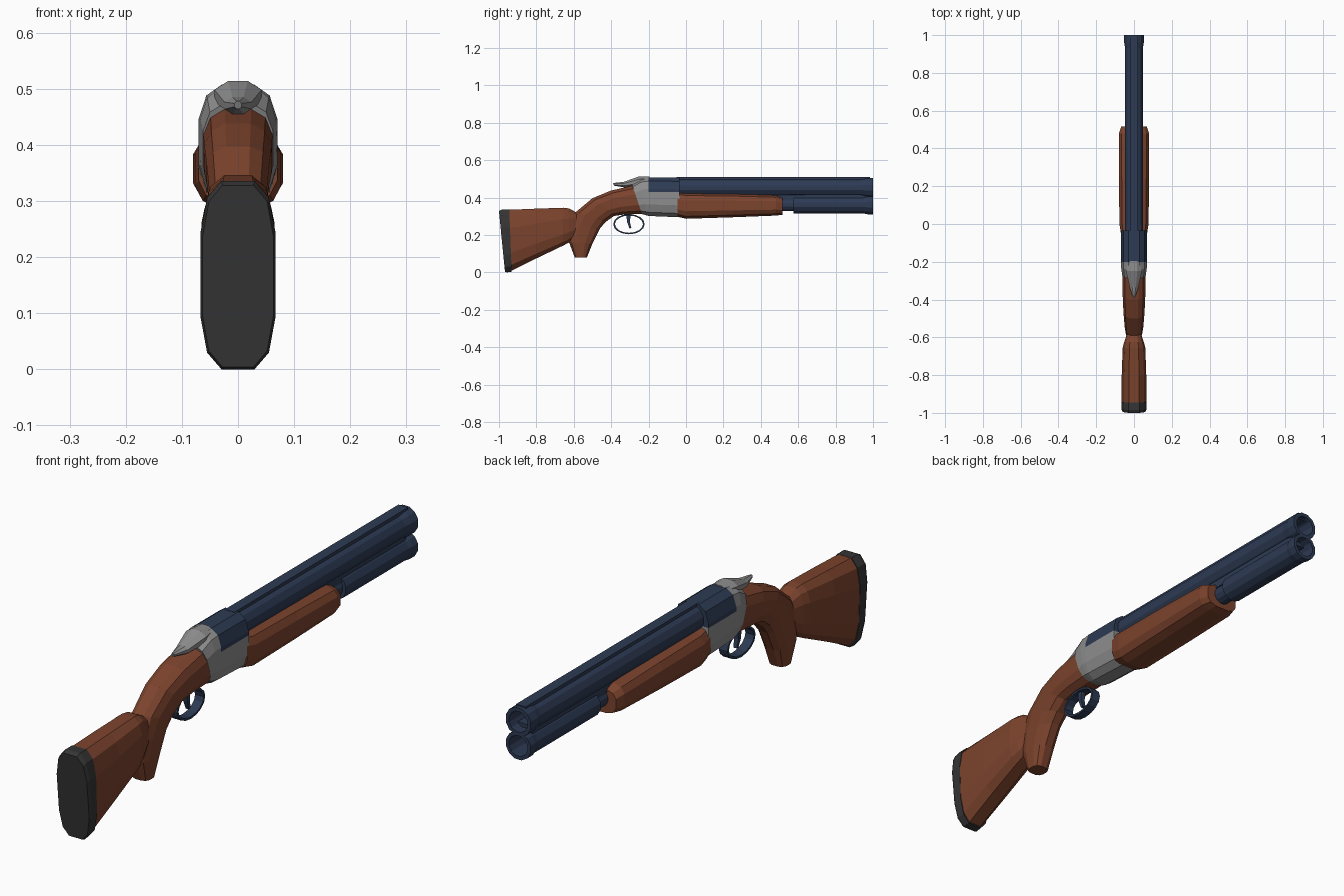
import bpy, bmesh, math
from mathutils import Vector


def material(name, rgb):
    m = bpy.data.materials.new(name)
    m.diffuse_color = (*rgb, 1)
    return m


WOOD = material("brown wood", (0.2, 0.056, 0.026))
BLUE = material("blued steel", (0.026, 0.043, 0.088))
GREY = material("grey steel", (0.27, 0.27, 0.27))
RUBBER = material("black rubber", (0.035, 0.035, 0.035))


def finish(bm, name, *mats):
    bmesh.ops.recalc_face_normals(bm, faces=bm.faces)
    me = bpy.data.meshes.new(name)
    bm.to_mesh(me)
    bm.free()
    for m in mats:
        me.materials.append(m)
    ob = bpy.data.objects.new(name, me)
    bpy.context.collection.objects.link(ob)
    return ob


def loft_mesh(rings, n=12, p=2.0, closed=False):
    """Skin rings given as (top y, top z, bottom y, bottom z, half width)."""
    bm = bmesh.new()
    lim = math.cos(math.pi / n) ** (2 / p)

    def sup(v):
        return math.copysign(abs(v) ** (2 / p), v) / lim

    loops = []
    for ty, tz, by, bz, w in rings:
        loop = []
        for i in range(n):
            a = 2 * math.pi * (i + 0.5) / n
            t = 0.5 - 0.5 * sup(math.cos(a))
            loop.append(bm.verts.new((w * sup(math.sin(a)), ty + (by - ty) * t, tz + (bz - tz) * t)))
        loops.append(loop)
    pairs = list(zip(loops, loops[1:]))
    if closed:
        pairs.append((loops[-1], loops[0]))
    for a, b in pairs:
        for i in range(n):
            j = (i + 1) % n
            bm.faces.new((a[i], a[j], b[j], b[i]))
    if not closed:
        bm.faces.new(loops[0])
        bm.faces.new(loops[-1])
    return bm


def loft(name, mat, rings, **kw):
    return finish(loft_mesh(rings, **kw), name, mat)


def barrel(name, z, profile):
    loft(name, BLUE, [(y, z + r, y, z - r, r) for y, r in profile])


def box(name, mat, w, y0, y1, z0, z1):
    loft(name, mat, [(y, z1, y, z0, w) for y in (y0, y1)], n=4)


# Butt pad and shoulder stock
loft("butt_pad", RUBBER, [
    (-1.0, 0.328, -0.968, 0.004, 0.063),
    (-0.985, 0.336, -0.958, 0.0, 0.067),
    (-0.945, 0.336, -0.932, 0.004, 0.067)], p=3.2)
loft("shoulder_stock", WOOD, [
    (-0.947, 0.335, -0.934, 0.008, 0.066),
    (-0.80, 0.341, -0.80, 0.075, 0.065),
    (-0.655, 0.346, -0.66, 0.142, 0.060),
    (-0.625, 0.342, -0.625, 0.16, 0.052),
    (-0.575, 0.315, -0.58, 0.20, 0.036)], p=2.9)

# Pistol grip sweeping up into the wrist
loft("grip", WOOD, [
    (-0.595, 0.08, -0.53, 0.08, 0.034),
    (-0.625, 0.16, -0.50, 0.155, 0.042),
    (-0.625, 0.24, -0.46, 0.235, 0.045),
    (-0.59, 0.322, -0.43, 0.27, 0.050),
    (-0.50, 0.397, -0.385, 0.302, 0.056),
    (-0.40, 0.438, -0.33, 0.31, 0.060),
    (-0.25, 0.472, -0.23, 0.313, 0.062)], p=2.7)

# Receiver: grey body with a blued upper block
bm = loft_mesh([
    (-0.29, 0.474, -0.235, 0.312, 0.062),
    (-0.24, 0.503, -0.215, 0.306, 0.068),
    (-0.20, 0.508, -0.20, 0.302, 0.070),
    (-0.035, 0.508, -0.035, 0.295, 0.070)], p=2.9)
bmesh.ops.bisect_plane(bm, geom=bm.verts[:] + bm.edges[:] + bm.faces[:],
                       plane_co=(0, 0, 0.43), plane_no=(0, 0, 1))
for f in bm.faces:
    c = f.calc_center_median()
    f.material_index = int(c.z > 0.43 and c.y > -0.2)
finish(bm, "receiver", GREY, BLUE)

# Opening lever behind the barrels
loft("top_lever", GREY, [
    (-0.39, 0.478, -0.385, 0.464, 0.006),
    (-0.33, 0.485, -0.33, 0.455, 0.024),
    (-0.25, 0.514, -0.25, 0.46, 0.042),
    (-0.195, 0.512, -0.195, 0.47, 0.034)], n=8)

# Fore-end
loft("fore_end", WOOD, [
    (-0.045, 0.43, -0.045, 0.298, 0.070),
    (0.0, 0.424, 0.0, 0.287, 0.077),
    (0.25, 0.42, 0.25, 0.295, 0.080),
    (0.48, 0.412, 0.48, 0.304, 0.080),
    (0.515, 0.398, 0.515, 0.308, 0.068)], p=3.0)

# Hollow over and under barrels
barrel("upper_barrel", 0.453, [(-0.1, 0.049), (0.93, 0.047), (0.96, 0.052), (1.0, 0.052),
                               (1.0, 0.038), (0.7, 0.036)])
barrel("lower_barrel", 0.362, [(0.45, 0.034), (0.575, 0.034), (0.575, 0.047), (0.95, 0.047),
                               (0.97, 0.051), (1.0, 0.051), (1.0, 0.038), (0.7, 0.036)])
box("top_rib", BLUE, 0.02, -0.05, 0.985, 0.485, 0.509)
box("middle_rib", BLUE, 0.03, 0.4, 0.96, 0.385, 0.43)

# Trigger guard hoop and trigger
hoop = []
for i in range(16):
    a = 2 * math.pi * i / 16
    c, s = math.cos(a), math.sin(a)
    hoop.append((-0.305 + 0.084 * c, 0.258 + 0.054 * s,
                 -0.305 + 0.075 * c, 0.258 + 0.046 * s, 0.018))
loft("trigger_guard", BLUE, hoop, n=4, closed=True)
loft("trigger", BLUE, [
    (-0.32, 0.315, -0.295, 0.315, 0.009),
    (-0.315, 0.27, -0.30, 0.27, 0.009),
    (-0.302, 0.235, -0.292, 0.238, 0.007)], n=4)
